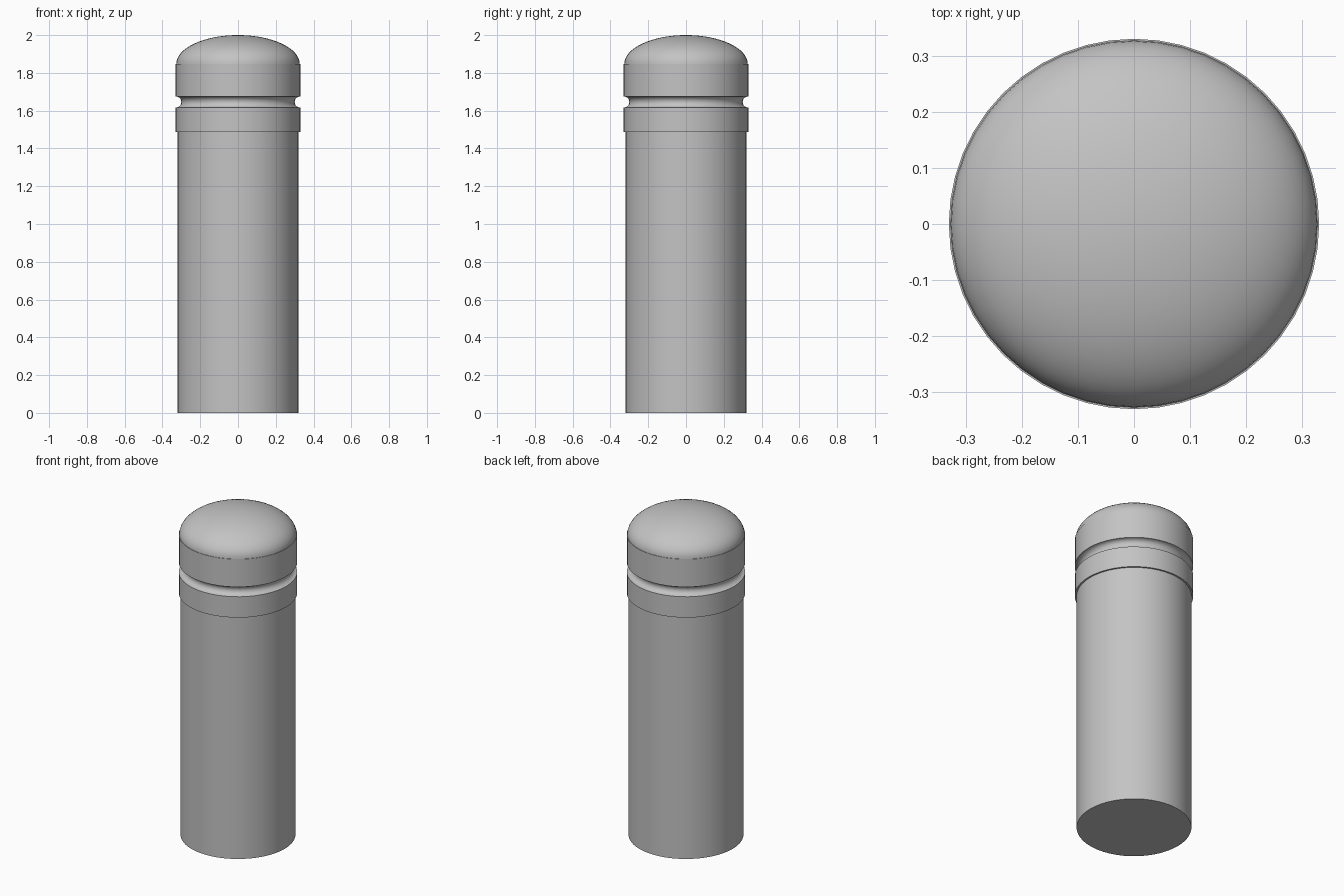
import bpy, bmesh
from math import sin, cos, pi, radians

SEGMENTS = 48

cube = bpy.data.objects.get("Cube")
if cube:
    bpy.data.objects.remove(cube, do_unlink=True)

grey = bpy.data.materials.new("plain grey")
grey.use_nodes = True
colour = (0.55, 0.55, 0.55, 1)
grey.diffuse_color = colour
grey.node_tree.nodes["Principled BSDF"].inputs["Base Color"].default_value = colour


def lathe(name, profile):
    """Spin a (radius, height) profile around z and close any open ends."""
    bm = bmesh.new()
    rings = []
    for r, z in profile:
        if r < 1e-5:
            rings.append([bm.verts.new((0, 0, z))])
        else:
            angles = [2 * pi * i / SEGMENTS for i in range(SEGMENTS)]
            rings.append([bm.verts.new((r * cos(a), r * sin(a), z)) for a in angles])
    for low, high in zip(rings, rings[1:]):
        for i in range(SEGMENTS):
            j = (i + 1) % SEGMENTS
            if len(high) == 1:
                bm.faces.new((low[i], low[j], high[0]))
            else:
                bm.faces.new((low[i], low[j], high[j], high[i]))
    for ring in (rings[0], rings[-1]):
        if len(ring) > 1:
            bm.faces.new(ring)
    bmesh.ops.recalc_face_normals(bm, faces=bm.faces)
    mesh = bpy.data.meshes.new(name)
    bm.to_mesh(mesh)
    bm.free()
    mesh.materials.append(grey)
    obj = bpy.data.objects.new(name, mesh)
    bpy.context.collection.objects.link(obj)
    bpy.ops.object.select_all(action="DESELECT")
    obj.select_set(True)
    bpy.context.view_layer.objects.active = obj
    bpy.ops.object.shade_smooth_by_angle(angle=radians(35))
    return obj


# Plain cylindrical shaft
lathe("post_shaft", [(0.32, 0), (0.32, 1.5)])

# Head: collar, rounded groove, cap band and domed top in one profile
collar_r, groove_z, groove_r = 0.33, 1.646, 0.03
groove = [(collar_r - groove_r * sin(pi * i / 10), groove_z - groove_r * cos(pi * i / 10))
          for i in range(11)]
dome_r, dome_z = 0.327, 1.847
dome = [(dome_r * cos(pi / 2 * i / 16), dome_z + (2 - dome_z) * sin(pi / 2 * i / 16))
        for i in range(17)]
lathe("post_head", [(collar_r, 1.488)] + groove + [(collar_r, dome_z)] + dome)
